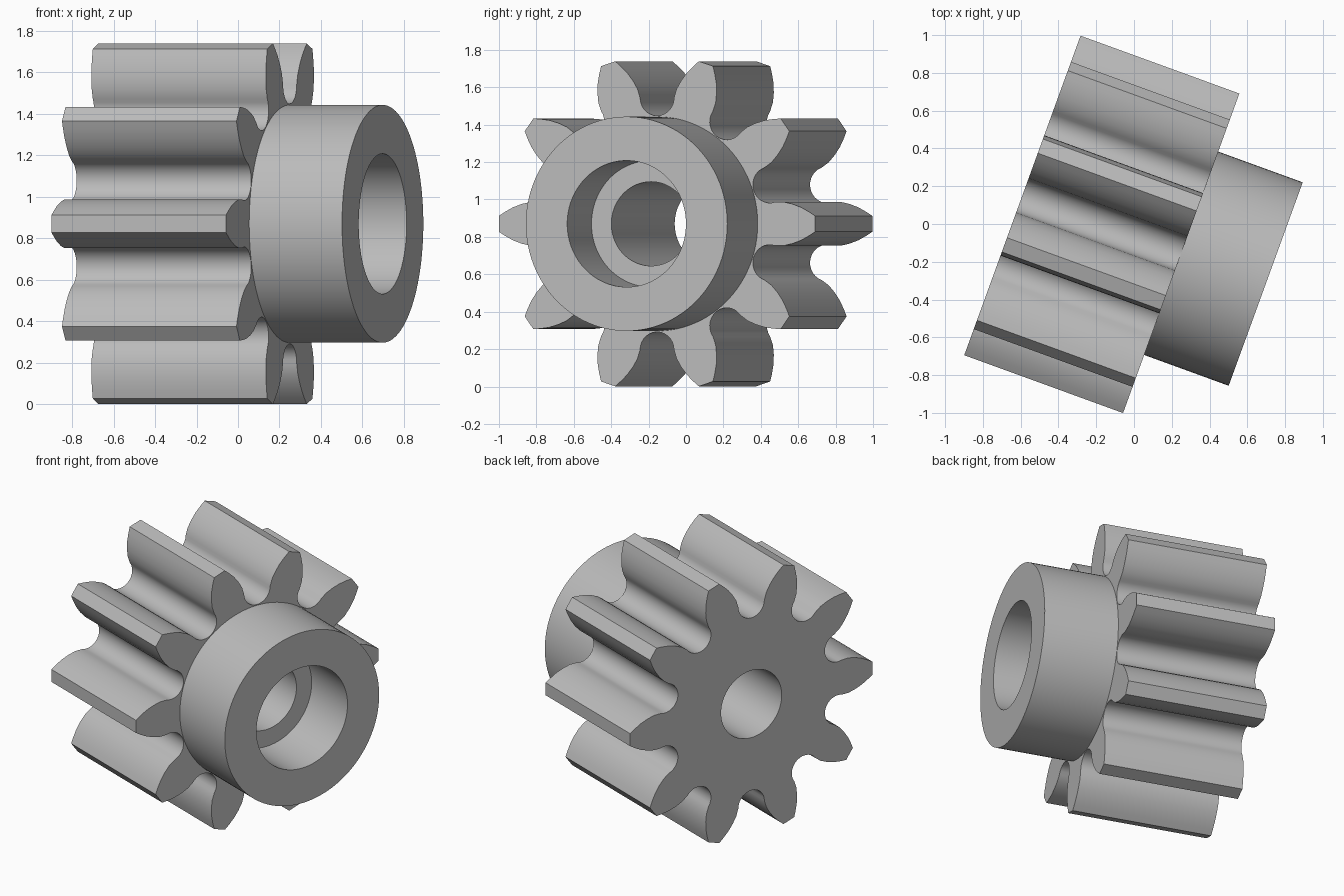
import bpy, bmesh
from math import sin, cos, pi, radians
from mathutils import Vector

if "Cube" in bpy.data.objects:
    bpy.data.objects.remove(bpy.data.objects["Cube"])

TEETH = 10
PITCH = 2 * pi / TEETH
BORE, BORE_SINK, HUB = 0.225, 0.338, 0.573   # radii
GEAR_LEN, HUB_LEN, SINK_FLOOR = 0.895, 0.476, 0.096
CENTRE = (0.25, -0.155, 0.87)                # where gear meets hub
TURN = radians(-20)

steel = bpy.data.materials.new("grey_steel")
steel.use_nodes = True
steel.diffuse_color = (0.5, 0.5, 0.5, 1)
steel.node_tree.nodes["Principled BSDF"].inputs["Base Color"].default_value = (0.5, 0.5, 0.5, 1)


def turned(radius, side, angle):
    """Point given along and across a direction, as (y, z)."""
    return (radius * cos(angle) - side * sin(angle),
            radius * sin(angle) + side * cos(angle))


def circle(radius, count):
    return [turned(radius, 0, 2 * pi * i / count) for i in range(count)]


def build(name, rings, closed):
    """Skin rings of equal point count; each ring is (x, points)."""
    bm = bmesh.new()
    loops = [[bm.verts.new((x, y, z)) for y, z in pts] for x, pts in rings]
    pairs = list(zip(loops, loops[1:]))
    if closed:
        pairs.append((loops[-1], loops[0]))
    for a, b in pairs:
        for i in range(len(a)):
            j = (i + 1) % len(a)
            bm.faces.new((a[i], a[j], b[j], b[i]))
    bmesh.ops.recalc_face_normals(bm, faces=bm.faces)
    mesh = bpy.data.meshes.new(name)
    bm.to_mesh(mesh)
    bm.free()
    mesh.materials.append(steel)
    obj = bpy.data.objects.new(name, mesh)
    bpy.context.collection.objects.link(obj)
    obj.location = CENTRE
    obj.rotation_euler.z = TURN
    bpy.ops.object.select_all(action="DESELECT")
    obj.select_set(True)
    bpy.context.view_layer.objects.active = obj
    bpy.ops.object.shade_smooth_by_angle(angle=radians(25))
    return obj


# Tooth outline: rising flank, flat tip, falling flank, round valley
flank = [(0.72, 0.117), (0.77, 0.106), (0.82, 0.088), (0.865, 0.064), (0.9, 0.042)]
VALLEY_R, VALLEY_AT, STEPS = 0.097, 0.675, 14
outline = []
for t in range(TEETH):
    a = t * PITCH
    outline += [turned(r, -w, a) for r, w in flank]
    outline += [turned(r, w, a) for r, w in reversed(flank)]
    for k in range(STEPS + 1):
        s = pi * k / STEPS
        outline.append(turned(VALLEY_AT - VALLEY_R * sin(s),
                              -VALLEY_R * cos(s), a + PITCH / 2))

# Bore ring starts at the same angle as the outline
n = len(outline)
shift = Vector(outline[0])
start = -abs(shift.angle(Vector((1, 0))))
bore = [turned(BORE, 0, start + 2 * pi * i / n) for i in range(n)]

build("toothed_gear", [(-GEAR_LEN, bore), (-GEAR_LEN, outline), (0, outline), (0, bore)], True)

# Hub with a wide counterbore stepping down to the through bore
profile = [(0, HUB), (HUB_LEN, HUB), (HUB_LEN, BORE_SINK),
           (SINK_FLOOR, BORE_SINK), (SINK_FLOOR, BORE), (0, BORE)]
build("hub_collar", [(x, circle(r, 96)) for x, r in profile], False)
